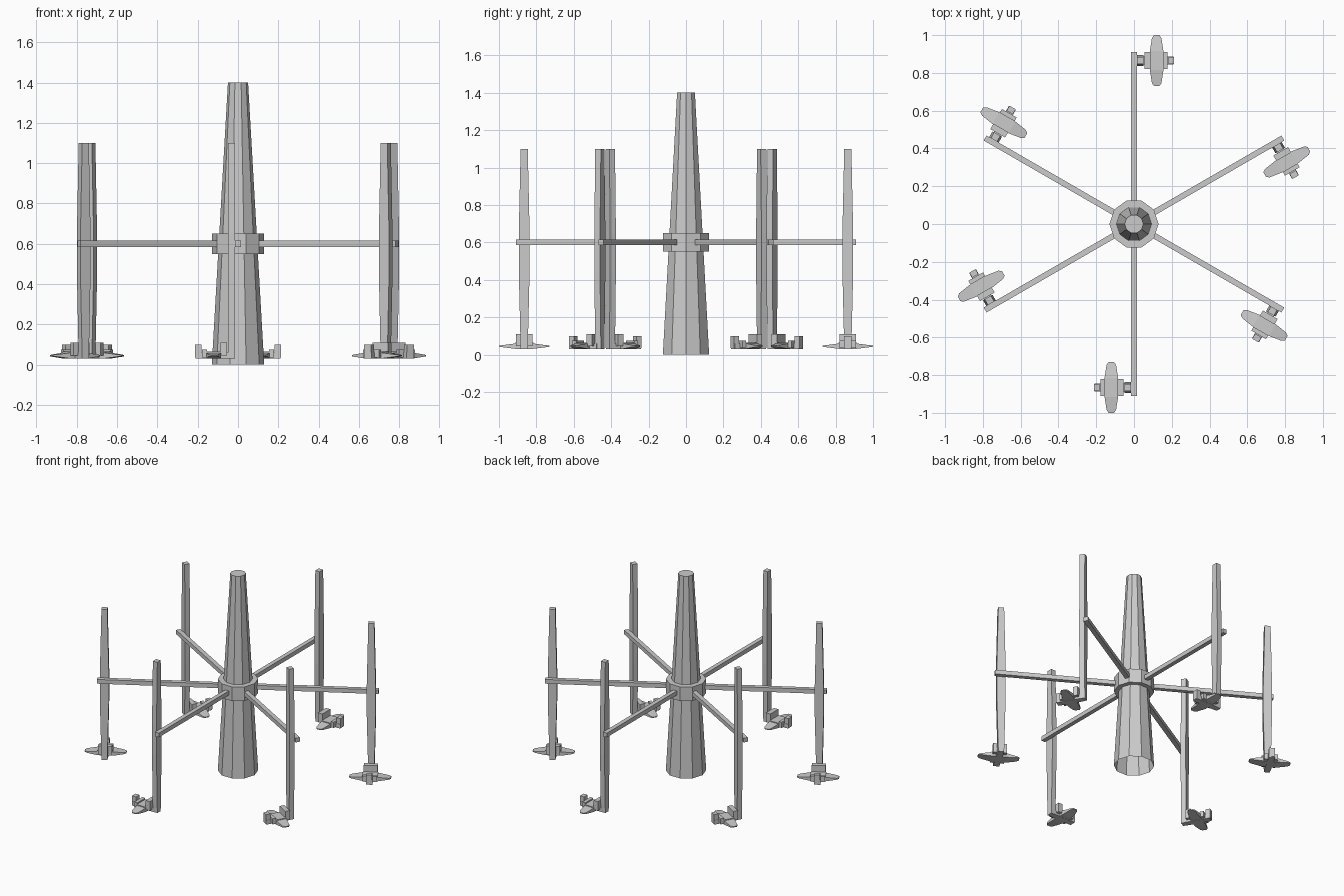
import bpy, bmesh, math
from mathutils import Matrix

if "Cube" in bpy.data.objects:
    bpy.data.objects.remove(bpy.data.objects["Cube"])

SIDES = 10      # facets of the tower and hub
R = 0.865       # radial centre of the hanging seats


def finish(name, bm, turn=0.0):
    bmesh.ops.recalc_face_normals(bm, faces=bm.faces)
    me = bpy.data.meshes.new(name)
    bm.to_mesh(me)
    bm.free()
    ob = bpy.data.objects.new(name, me)
    bpy.context.collection.objects.link(ob)
    ob.rotation_euler[2] = turn
    return ob


def lathe(name, profile, closed=False, cap_top=False):
    bm = bmesh.new()
    rings = [[bm.verts.new((r * math.cos(2 * math.pi * i / SIDES),
                            r * math.sin(2 * math.pi * i / SIDES), z))
              for i in range(SIDES)] for r, z in profile]
    pairs = list(zip(rings, rings[1:]))
    if closed:
        pairs.append((rings[-1], rings[0]))
    for a, b in pairs:
        for i in range(SIDES):
            j = (i + 1) % SIDES
            bm.faces.new((a[i], a[j], b[j], b[i]))
    if cap_top:
        bm.faces.new(rings[-1])
    return finish(name, bm)


def add_box(bm, x0, x1, y0, y1, z0, z1):
    m = Matrix.Translation(((x0 + x1) / 2, (y0 + y1) / 2, (z0 + z1) / 2))
    bmesh.ops.create_cube(bm, size=1, matrix=m @ Matrix.Diagonal((x1 - x0, y1 - y0, z1 - z0, 1)))


def loft(bm, rings):
    vs = [[bm.verts.new(p) for p in ring] for ring in rings]
    n = len(vs[0])
    for a, b in zip(vs, vs[1:]):
        for i in range(n):
            j = (i + 1) % n
            bm.faces.new((a[i], a[j], b[j], b[i]))
    bm.faces.new(vs[0])
    bm.faces.new(vs[-1])


# Tapered tower, open underneath, with a collar ring
lathe("tower", [(0.13, 0), (0.05, 1.4)], cap_top=True)
lathe("hub_collar", [(0.13, 0.55), (0.13, 0.65), (0.09, 0.65), (0.09, 0.55)], closed=True)

for k in range(6):
    turn = k * math.pi / 3

    # Radial arm
    bm = bmesh.new()
    add_box(bm, -0.015, 0.015, 0.09, 0.91, 0.585, 0.615)
    finish("arm", bm, turn)

    # Upright swing beam, widest in the middle
    bm = bmesh.new()
    loft(bm, [[(0.015, R - w, z), (0.05, R - w, z), (0.05, R + w, z), (0.015, R + w, z)]
              for z, w in ((0.03, 0.019), (0.45, 0.029), (0.65, 0.029), (1.1, 0.019))])
    finish("swing_beam", bm, turn)

    # Seat: keel, backrest, front bench and nose post
    bm = bmesh.new()
    add_box(bm, 0.04, 0.21, R - 0.021, R + 0.021, 0.03, 0.06)
    add_box(bm, 0.055, 0.088, R - 0.045, R + 0.045, 0.045, 0.11)
    add_box(bm, 0.088, 0.155, R - 0.05, R + 0.05, 0.04, 0.065)
    add_box(bm, 0.155, 0.178, R - 0.045, R + 0.045, 0.035, 0.075)
    add_box(bm, 0.182, 0.213, R - 0.019, R + 0.019, 0.035, 0.10)
    finish("seat", bm, turn)

    # Wing with narrowed tips
    bm = bmesh.new()
    loft(bm, [[(0.12 - w, R + y, 0.045 - h), (0.12 + w, R + y, 0.045 - h),
               (0.12 + w, R + y, 0.045 + h), (0.12 - w, R + y, 0.045 + h)]
              for y, w, h in ((-0.135, 0.014, 0.003), (-0.12, 0.025, 0.005), (-0.05, 0.036, 0.014),
                              (0.05, 0.036, 0.014), (0.12, 0.025, 0.005), (0.135, 0.014, 0.003))])
    finish("wing", bm, turn)
